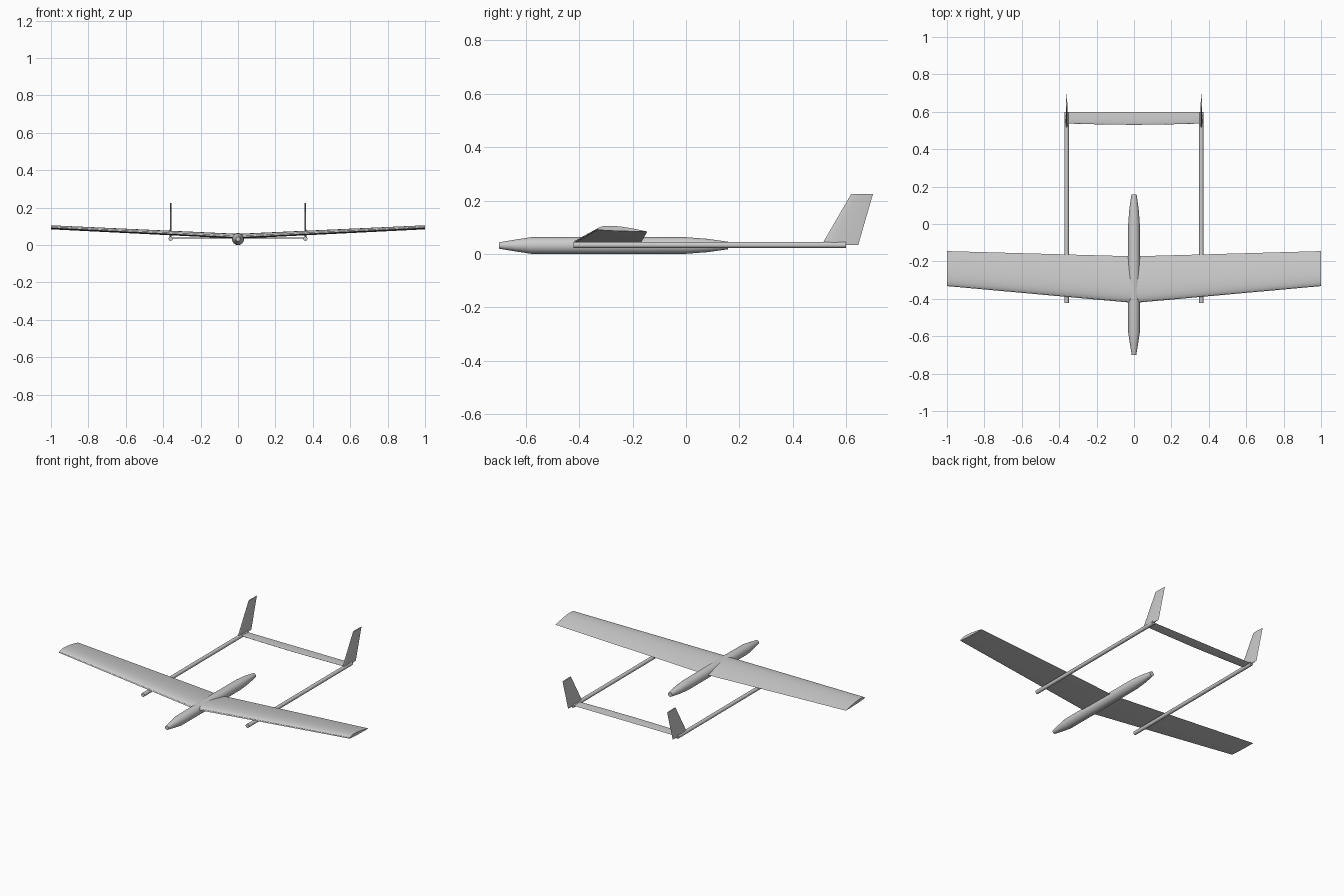
import bpy, bmesh, math
from mathutils import Vector

if "Cube" in bpy.data.objects:
    bpy.data.objects.remove(bpy.data.objects["Cube"])


def loft(name, rings, angle=30):
    """Skin a list of equal-length point rings and cap both ends."""
    bm = bmesh.new()
    rows = [[bm.verts.new(p) for p in ring] for ring in rings]
    n = len(rows[0])
    for a, b in zip(rows, rows[1:]):
        for i in range(n):
            j = (i + 1) % n
            bm.faces.new((a[i], a[j], b[j], b[i]))
    bm.faces.new(rows[0])
    bm.faces.new(rows[-1])
    bmesh.ops.recalc_face_normals(bm, faces=bm.faces)
    mesh = bpy.data.meshes.new(name)
    bm.to_mesh(mesh)
    bm.free()
    ob = bpy.data.objects.new(name, mesh)
    bpy.context.collection.objects.link(ob)
    bpy.ops.object.select_all(action='DESELECT')
    ob.select_set(True)
    bpy.context.view_layer.objects.active = ob
    bpy.ops.object.shade_smooth_by_angle(angle=math.radians(angle))
    return ob


def tube(name, stations, x, z, sides):
    """Round body along y from (y, radius) stations."""
    steps = [2 * math.pi * i / sides for i in range(sides)]
    return loft(name, [[(x + r * math.cos(t), y, z + r * math.sin(t)) for t in steps]
                       for y, r in stations])


def foil(le, te, top, bottom, up, n=14):
    """Closed airfoil ring between leading and trailing edge points."""
    le, te, up = Vector(le), Vector(te), Vector(up)
    chord = (te - le).length

    def shape(s):
        return 5 * (0.2969 * math.sqrt(s) - 0.126 * s - 0.3516 * s**2
                    + 0.2843 * s**3 - 0.1036 * s**4) * 2

    s_vals = [(1 - math.cos(math.pi * i / n)) / 2 for i in range(n + 1)]
    upper = [le.lerp(te, s) + up * chord * top * shape(s) for s in s_vals]
    lower = [le.lerp(te, s) - up * chord * bottom * shape(s) for s in s_vals[1:-1]]
    return upper + lower[::-1]


Z = (0, 0, 1)

# Central pod
tube("fuselage", [(-0.70, 0.012), (-0.64, 0.022), (-0.58, 0.031), (-0.30, 0.032),
                  (0.0, 0.031), (0.08, 0.025), (0.157, 0.014)], 0, 0.032, 32)

# Tapered wing with dihedral, flat-bottomed section
tip_r = ((1, -0.332, 0.092), (1, -0.145, 0.084))
tip_l = [(-x, y, z) for x, y, z in tip_r]
root = ((0, -0.422, 0.041), (0, -0.173, 0.034))
loft("wing", [foil(*edge, 0.085, 0.012, Z) for edge in (tip_l, root, tip_r)])

# Tailplane between the booms, slightly wider in the middle
loft("tailplane", [foil((x, y, 0.037), (x, 0.60, 0.037), 0.045, 0.045, Z)
                   for x, y in ((-0.36, 0.537), (-0.2, 0.533), (0, 0.53),
                                (0.2, 0.533), (0.36, 0.537))])

# Tail booms and swept fins on both sides
for side, x in (("left", -0.36), ("right", 0.36)):
    tube(side + "_boom", [(-0.422, 0.0115), (0.60, 0.0115)], x, 0.034, 20)
    loft(side + "_fin", [foil((x, 0.508, 0.034), (x, 0.645, 0.034), 0.04, 0.04, (1, 0, 0)),
                         foil((x, 0.618, 0.224), (x, 0.70, 0.224), 0.04, 0.04, (1, 0, 0))])
